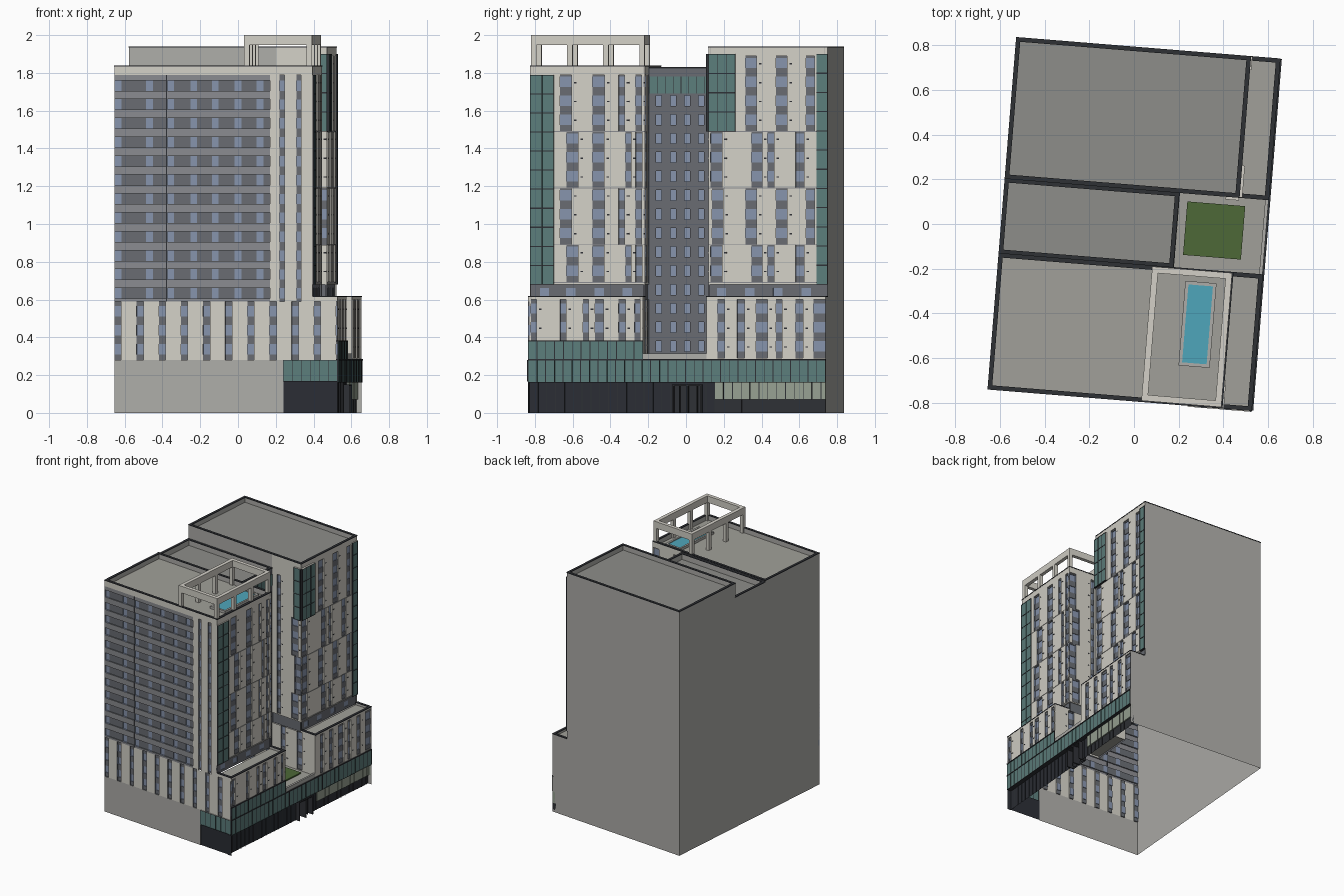
import bpy, bmesh, math

if "Cube" in bpy.data.objects:
    bpy.data.objects.remove(bpy.data.objects["Cube"])

ROT = math.radians(-4.65)          # whole building is turned slightly on its plot
U, V, T = 0.592, 0.79, 0.46        # half width, half depth, tower face
S, N, M = -0.18, 0.157, 0.19       # court south edge, north edge, back wall of court

COLS = dict(cream=(210, 207, 198), panel=(104, 107, 113), dark=(50, 52, 56), band=(137, 138, 142),
            window=(133, 146, 170), glass=(92, 124, 122), shop=(46, 49, 55), wall=(172, 171, 167),
            pale=(150, 160, 145), roof=(160, 159, 152), roof_grey=(140, 140, 136),
            grass=(78, 104, 58), water=(80, 165, 185))
MATS = {}
for k, c in COLS.items():
    MATS[k] = bpy.data.materials.new(k)
    MATS[k].diffuse_color = [(x / 255) ** 2.2 for x in c] + [1]


def finish(name, bm, mats):
    me = bpy.data.meshes.new(name)
    bm.to_mesh(me)
    bm.free()
    for m in mats:
        me.materials.append(MATS[m])
    ob = bpy.data.objects.new(name, me)
    ob.rotation_euler.z = ROT
    bpy.context.collection.objects.link(ob)


def boxes(name, mat, items):
    """Join axis aligned boxes (u0, u1, v0, v1, z0, z1) into one object."""
    bm = bmesh.new()
    for u0, u1, v0, v1, z0, z1 in items:
        for v in bmesh.ops.create_cube(bm, size=1)['verts']:
            v.co = (u0 + (v.co.x + .5) * (u1 - u0), v0 + (v.co.y + .5) * (v1 - v0),
                    z0 + (v.co.z + .5) * (z1 - z0))
    finish(name, bm, [mat])


def plane(name, mat, u0, u1, v0, v1, z):
    bm = bmesh.new()
    bm.faces.new([bm.verts.new(p) for p in ((u0, v0, z), (u1, v0, z), (u1, v1, z), (u0, v1, z))])
    finish(name, bm, [mat])


def facade(name, axis, pos, sign, a0, a1, z0, z1, mat, rects=()):
    """Wall sheet; rects (a0, a1, z0, z1, mat, depth) are painted in order, with reveals."""
    rects = [(a0, a1, z0, z1, mat, 0)] + list(rects)
    clean = lambda i, lo, hi: sorted({round(min(max(r[j], lo), hi), 4) for r in rects for j in (i, i + 1)})
    A, Z = clean(0, a0, a1), clean(2, z0, z1)
    mats = sorted({r[4] for r in rects})
    bm, cache = bmesh.new(), {}
    flip = (sign < 0) == (axis == 'u')

    def vert(a, z, d):
        key = (a, z, d)
        if key not in cache:
            w = pos + sign * d
            cache[key] = bm.verts.new((w, a, z) if axis == 'u' else (a, w, z))
        return cache[key]

    def face(pts, m):
        f = bm.faces.new([vert(*p) for p in (pts[::-1] if flip else pts)])
        f.material_index = mats.index(m)

    def cell(i, j):
        if not (0 <= i < len(A) - 1 and 0 <= j < len(Z) - 1):
            return None, 0
        a, z = (A[i] + A[i + 1]) / 2, (Z[j] + Z[j + 1]) / 2
        return next((r[4], r[5]) for r in reversed(rects) if r[0] < a < r[1] and r[2] < z < r[3])
    grid = {(i, j): cell(i, j) for i in range(-1, len(A)) for j in range(-1, len(Z))}
    for i in range(len(A)):
        for j in range(len(Z)):
            m, d = grid[i, j]
            if m:
                face([(A[i], Z[j], d), (A[i + 1], Z[j], d), (A[i + 1], Z[j + 1], d), (A[i], Z[j + 1], d)], m)
            ml, dl = grid[i - 1, j]
            if dl != d and j < len(Z) - 1:
                face([(A[i], Z[j], dl), (A[i], Z[j], d), (A[i], Z[j + 1], d), (A[i], Z[j + 1], dl)], m or ml)
            mb, db = grid[i, j - 1]
            if db != d and i < len(A) - 1 and j > 0:
                face([(A[i], Z[j], d), (A[i], Z[j], db), (A[i + 1], Z[j], db), (A[i + 1], Z[j], d)], m or mb)
    finish(name, bm, mats)


def stack(a0, a1, z0, z1, start=.035, vent=True):
    """Window column: recessed panel with one window per 0.1 storey, and small vents."""
    out = [(a0, a1, z0, z1, 'panel', -.008)]
    for k in range(round((z1 - z0) / .1)):
        z = z0 + start + k * .1
        out.append((a0, a1, z, min(z + .055, z1), 'window', -.012))
        if vent:
            out.append((a1 + .012, a1 + .026, z + .02, z + .027, 'dark', .002))
    return out


def glazing(a0, a1, z0, z1, da, dz, depth=.004):
    """Curtain wall with dark mullions."""
    out = [(a0, a1, z0, z1, 'glass', depth)]
    n, m = max(1, round((a1 - a0) / da)), max(1, round((z1 - z0) / dz))
    for i in range(n + 1):
        a = a0 + (a1 - a0) * i / n
        out.append((max(a0, a - .002), min(a1, a + .002), z0, z1, 'dark', depth + .002))
    for j in range(m + 1):
        z = z0 + (z1 - z0) * j / m
        out.append((a0, a1, max(z0, z - .003), min(z1, z + .003), 'dark', depth + .002))
    return out


# Front wall: podium, then tower with storey bands
r = [(.305, U, 0, .165, 'shop', -.004)] + glazing(.305, U, .165, .28, .047, .115)
for k in range(11):
    x = -.592 + .1177 * k
    r += stack(x, x + .036, .28, .59, .03, False)
facade('front_podium_wall', 'v', -V, -1, -U, U, 0, .59, 'wall',
       [(-U, U, .28, .59, 'cream', 0)] + r)
r = [(-U, .235, .59, 1.79, 'band', 0)]
for k in range(12):
    z = .605 + .1 * k
    r.append((-U, .235, z, z + .056, 'panel', -.008))
    for x in (-.59, -.425, -.312, -.19, -.075, .045, .162):
        r.append((x, x + .036, z, z + .056, 'window', -.012))
r.append((-.318, -.312, .59, 1.79, 'dark', -.006))
for x in (.285, .374):
    r += stack(x, x + .026, .59, 1.79, .015, False)
facade('front_tower_wall', 'v', -V, -1, -U, T, .59, 1.84, 'cream', r)
facade('front_podium_parapet', 'v', -V, -1, T, U, .59, .62, 'cream')

# Plain party walls
for n, a, b, h in (('front', -V, S, 1.84), ('middle', S, N, 1.83), ('back', N, V, 1.94)):
    facade('left_wall_' + n, 'u', -U, -1, a, b, 0, h, 'wall')
facade('back_wall_tower', 'v', V, 1, -U, T, 0, 1.94, 'wall')
facade('back_wall_podium', 'v', V, 1, T, U, 0, .62, 'wall')

# Right side of both towers: window columns shift sideways every three storeys
BLOCKS = [(.69, .89), (.89, 1.19), (1.19, 1.49), (1.49, 1.79)]


def tower_side(cols, top):
    out = [(-V, V, .6, .68, 'panel', -.01)]
    out += [(v, v + .05, .62, .66, 'window', -.012) for v in (-.74, -.6, -.45, -.3, .2, .35, .5, .65)]
    for b, (z0, z1) in enumerate(BLOCKS):
        z1 = top if b == 3 else z1
        for a, w in cols[(b + 1) % 2]:
            out += stack(a, a + w, z0, z1)
        out.append((-V, V, z0 - .002, z0 + .002, 'band', -.003))
    return out


front_cols = [((-.632, .062), (-.46, .065), (-.32, .03), (-.232, .032)),
              ((-.597, .062), (-.46, .062), (-.285, .03), (-.23, .035))]
back_cols = [((.175, .06), (.353, .06), (.515, .06), (.675, .045)),
             ((.168, .06), (.385, .055), (.47, .035), (.62, .045))]
facade('front_tower_right_wall', 'u', T, 1, -V, S, .6, 1.84, 'cream',
       tower_side(front_cols, 1.79) + glazing(-V, -.665, .68, 1.79, .063, .1, .006))
facade('back_tower_right_wall', 'u', T, 1, N, V, .6, 1.94, 'cream',
       tower_side(back_cols, 1.89) + glazing(.73, V, .68, 1.9, .06, .1, .006)
       + glazing(N, .3, 1.49, 1.9, .047, .1, .012))

# Court walls
r = [(S, N, 1.69, 1.78, 'glass', .004)]
for k in range(14):
    for v in (-.145, -.068, .008, .082):
        r.append((v, v + .03, .325 + .1 * k, .38 + .1 * k, 'window', -.01))
for k in range(8):
    r.append((S + .042 * k, S + .042 * k + .003, 1.69, 1.78, 'dark', .006))
facade('court_back_wall', 'u', M, 1, S, N, .28, 1.83, 'panel', r)
for n, pos, s, top in (('front', S, 1, 1.84), ('back', N, -1, 1.94)):
    r = [(M, T, .6, .68, 'panel', -.008)]
    for b, (z0, z1) in enumerate(BLOCKS):
        a = .40 if b % 2 else .37
        r += stack(a, a + .06, z0, z1) + stack(.235, .265, z0, z1)
    if s < 0:
        r += glazing(.40, T, 1.49, 1.9, .06, .1, .012)
    facade(n + '_tower_court_wall', 'v', pos, s, M, T, .6, top, 'cream', r)
    facade(n + '_podium_court_wall', 'v', pos, s, M, U, .28, .6, 'cream',
           stack(.27, .31, .3, .6) + stack(.42, .47, .3, .6))
    facade(n + '_podium_court_parapet', 'v', pos, s, T, U, .6, .62, 'cream')
facade('back_tower_upper_south_wall', 'v', N, -1, -U, M, 1.78, 1.94, 'wall')

# Right side of the podium: shopfronts, glass band, panelled storeys
r = [(-V, .2, 0, .16, 'shop', -.03), (.2, V, 0, .07, 'dark', -.03), (.2, V, .07, .16, 'pale', -.02),
     (-.02, .13, 0, .145, 'dark', -.06)]
r += [(-V + .047 * k, -V + .047 * k + .004, 0, .16, 'dark', -.026) for k in range(1, 34)]
r += glazing(-V, V, .16, .28, .047, .12)
facade('podium_street_wall', 'u', U, 1, -V, V, 0, .28, 'wall', r)
r = glazing(-V, S, .28, .38, .047, .1)
for v, w in ((-.775, .03), (-.62, .032), (-.5, .03), (-.435, .045), (-.31, .036), (-.225, .03)):
    r += stack(v, v + w, .38, .6, .045)
facade('front_podium_right_wall', 'u', U, 1, -V, S, .28, .62, 'cream', r)
r = []
for v, w in ((.215, .038), (.32, .04), (.42, .06), (.525, .033), (.63, .04), (.725, .063)):
    r += stack(v, v + w, .29, .6)
facade('back_podium_right_wall', 'u', U, 1, N, V, .28, .62, 'cream', r)
boxes('podium_ledges', 'dark', [(U - .01, U + .008, -V, V, .277, .284),
                                (U - .01, U + .008, -V, S, .377, .384)])
boxes('entrance_frame', 'dark', [(U - .06, U + .002, v, v + .008, 0, .15) for v in (-.025, .05, .125)]
      + [(U - .06, U + .002, -.025, .133, .142, .15)])

# Roofs with parapets and dark copings
for n, m, u0, u1, v0, v1, zr, zt in (
        ('front_tower', 'roof', -U, T, -V, S, 1.80, 1.84),
        ('middle', 'roof_grey', -U, M, S, N, 1.785, 1.83),
        ('back_tower', 'roof_grey', -U, T, N, V, 1.90, 1.94),
        ('front_podium', 'roof', T, U, -V, S, .60, .62),
        ('back_podium', 'roof', T, U, N, V, .60, .62)):
    plane(n + '_roof', m, u0, u1, v0, v1, zr)
    t, e = .018, .002

    def ring(e, za, zb):
        sides = [(u1 - t, u1 + e, v0 - e, v1 + e, za, zb), (u0, u1, v0 - e, v0 + t, za, zb),
                 (u0, u1, v1 - t, v1 + e, za, zb)]
        return sides if 'podium' in n else sides + [(u0 - e, u0 + t, v0 - e, v1 + e, za, zb)]
    boxes(n + '_parapet', 'wall', ring(-e, zr, zt - .005))
    boxes(n + '_coping', 'dark', ring(e, zt - .006, zt))

# Court terrace and lawn
plane('court_terrace', 'roof', M, U, S, N, .295)
boxes('court_parapet', 'wall', [(U - .015, U, S, N, .28, .315)])
boxes('court_lawn', 'grass', [(.23, .49, -.12, .12, .296, .305)])

# Roof pool
boxes('pool_rim', 'wall', [(.25, .39, -.615, -.6, 1.8, 1.82), (.25, .39, -.25, -.235, 1.8, 1.82),
                           (.25, .265, -.6, -.25, 1.8, 1.82), (.375, .39, -.6, -.25, 1.8, 1.82)])
boxes('pool_water', 'water', [(.265, .375, -.6, -.25, 1.8, 1.814)])

# Roof pergola frame
u0, u1, v0, v1, w = .097, .456, -.786, -.183, .028
p = [(u0, u1, v0, v0 + w, 1.947, 2), (u0, u1, v1 - w, v1, 1.947, 2),
     (u0, u0 + w, v0 + w, v1 - w, 1.947, 2), (u1 - w, u1, v0 + w, v1 - w, 1.947, 2)]
for k in range(4):
    v = v0 + (v1 - v0 - w) * k / 3
    p += [(u, u + w, v, v + w, 1.8, 1.947) for u in (u0, u1 - w)]
boxes('roof_pergola', 'cream', p)

for m in bpy.data.materials:
    if m.users and not m.is_grease_pencil:
        m.use_nodes = True
        m.node_tree.nodes["Principled BSDF"].inputs["Base Color"].default_value = m.diffuse_color
